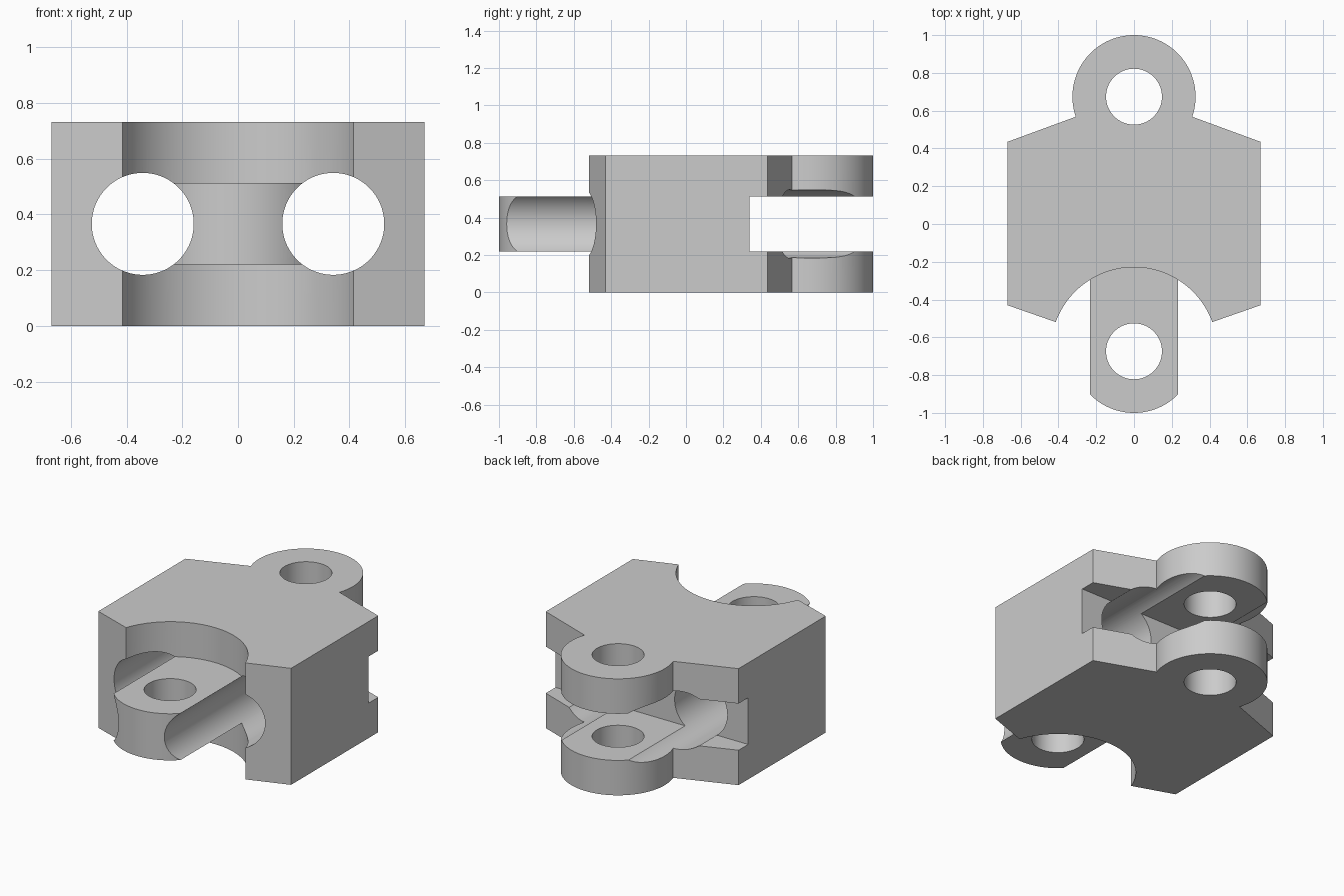
import bpy
import bmesh
from math import cos, sin, radians, pi
from mathutils import Matrix

cube = bpy.data.objects.get("Cube")
if cube:
    bpy.data.objects.remove(cube, do_unlink=True)

HEIGHT = 0.732          # overall height
MID = HEIGHT / 2
SLAB = 0.293            # tongue and slot thickness
PIVOT = 0.674           # distance of both pivots from the middle
EYE = 0.326             # outer radius of the rounded ends

grey = bpy.data.materials.new("light_grey")
grey.use_nodes = True
colour = (0.6, 0.6, 0.6, 1)
grey.diffuse_color = colour
grey.node_tree.nodes["Principled BSDF"].inputs["Base Color"].default_value = colour


def arc(cy, radius, start, end, steps=72):
    """Points on an arc centred at (0, cy), angles in degrees."""
    angles = [radians(start + (end - start) * i / steps) for i in range(steps + 1)]
    return [(radius * cos(a), cy + radius * sin(a)) for a in angles]


def add_object(name, bm):
    bmesh.ops.recalc_face_normals(bm, faces=bm.faces)
    mesh = bpy.data.meshes.new(name)
    bm.to_mesh(mesh)
    bm.free()
    mesh.materials.append(grey)
    obj = bpy.data.objects.new(name, mesh)
    bpy.context.collection.objects.link(obj)
    return obj


def prism(name, outline, z0, z1):
    """Extrude a plan outline between two heights."""
    bm = bmesh.new()
    face = bm.faces.new([bm.verts.new((x, y, z0)) for x, y in outline])
    top = bmesh.ops.extrude_face_region(bm, geom=[face])["geom"]
    verts = [v for v in top if isinstance(v, bmesh.types.BMVert)]
    bmesh.ops.translate(bm, vec=(0, 0, z1 - z0), verts=verts)
    return add_object(name, bm)


def cylinder(name, radius, location, along_y=False):
    bm = bmesh.new()
    matrix = Matrix.Translation(location)
    if along_y:
        matrix = matrix @ Matrix.Rotation(pi / 2, 4, "X")
    bmesh.ops.create_cone(bm, cap_ends=True, segments=96, radius1=radius,
                          radius2=radius, depth=3, matrix=matrix)
    return add_object(name, bm)


def combine(target, tool, operation):
    """Apply a boolean and remove the helper."""
    tool.hide_render = True
    mod = target.modifiers.new(operation, "BOOLEAN")
    mod.operation = operation
    mod.solver = "EXACT"
    mod.object = tool
    bpy.context.view_layer.objects.active = target
    bpy.ops.object.modifier_apply(modifier=mod.name)
    bpy.data.objects.remove(tool, do_unlink=True)


# Body plan: sloped shoulders, round eye at the back, round socket at the front
outline = [(0.67, -0.43), (0.67, 0.435)]
outline += arc(PIVOT, EYE, -19, 199)
outline += [(-0.67, 0.435), (-0.67, -0.43)]
outline += arc(-PIVOT + 0.004, 0.441, 160, 20)
link = prism("link_body", outline, 0, HEIGHT)

# Slot that splits the back eye into a fork
slot = [(-1, 0.34), (1, 0.34), (1, 1.2), (-1, 1.2)]
combine(link, prism("fork_slot", slot, MID - SLAB / 2, MID + SLAB / 2), "DIFFERENCE")

# Tongue reaching forward out of the socket
tongue = [(EYE, -0.17), (-EYE, -0.17)] + arc(-PIVOT, EYE, 180, 360)
combine(link, prism("tongue", tongue, MID - SLAB / 2, MID + SLAB / 2), "UNION")

# Long bores on both sides, then the two pivot holes
for side in (-1, 1):
    combine(link, cylinder("side_bore", 0.183, (side * 0.342, 0, MID), True), "DIFFERENCE")
for end in (-1, 1):
    combine(link, cylinder("pivot_hole", 0.148, (0, end * PIVOT, MID)), "DIFFERENCE")

# Smooth curved walls, keep edges sharp
bpy.ops.object.select_all(action="DESELECT")
link.select_set(True)
bpy.context.view_layer.objects.active = link
bpy.ops.object.shade_smooth_by_angle(angle=radians(20))
